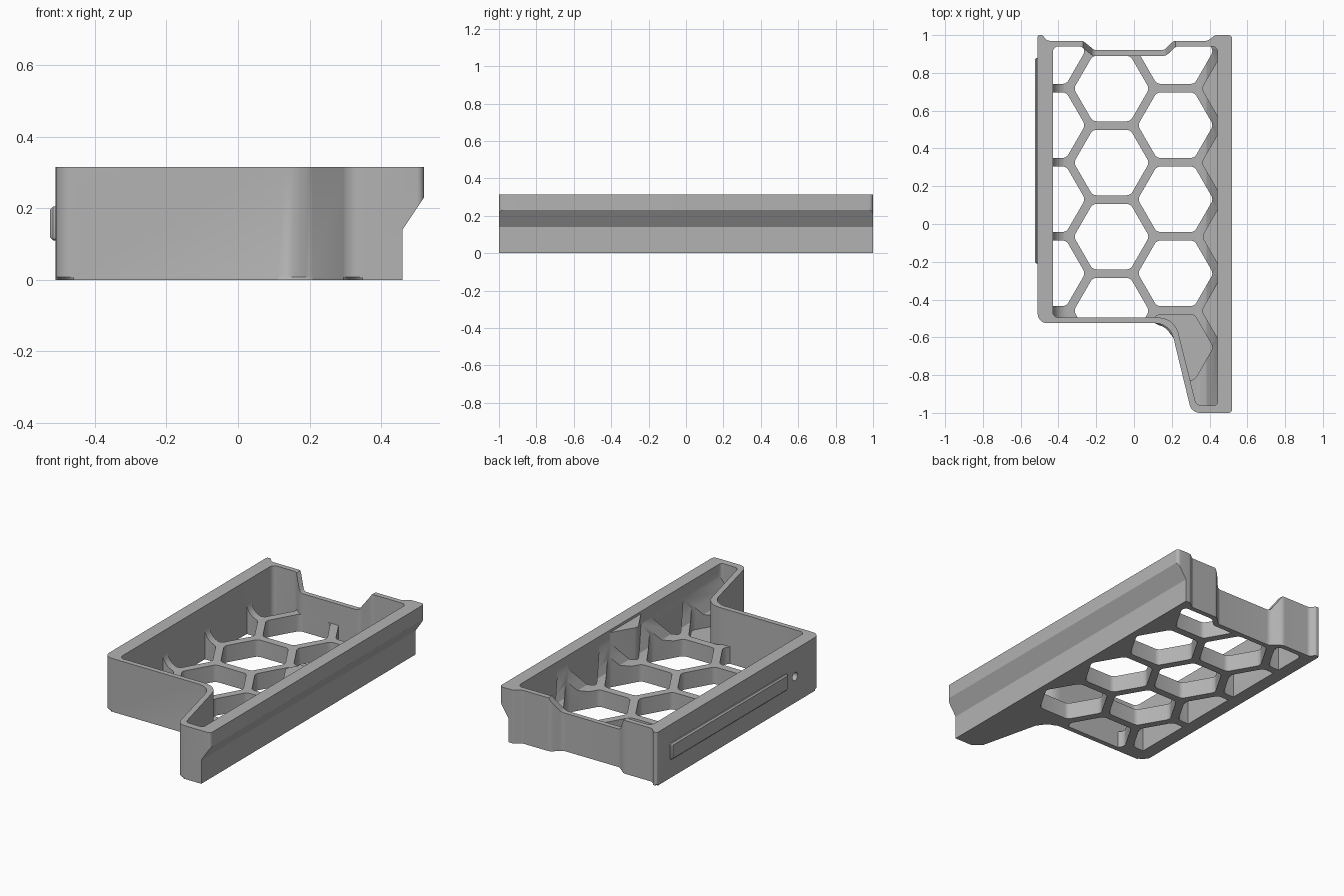
import bpy, bmesh, math
from mathutils import Vector

if "Cube" in bpy.data.objects:
    bpy.data.objects.remove(bpy.data.objects["Cube"])

grey = bpy.data.materials.new("plain grey")
grey.use_nodes = True
colour = (0.45, 0.45, 0.45, 1)
grey.diffuse_color = colour
grey.node_tree.nodes["Principled BSDF"].inputs["Base Color"].default_value = colour


def rounded(corners, steps=6):
    """Outline from (x, y, radius) corners, each softened by an arc."""
    out = []
    for i, (x, y, r) in enumerate(corners):
        p = Vector((x, y))
        a = (Vector(corners[i - 1][:2]) - p)
        b = (Vector(corners[(i + 1) % len(corners)][:2]) - p)
        if r == 0:
            out.append(p)
            continue
        half = a.angle(b) / 2
        reach = min(r / math.tan(half), a.length * 0.49, b.length * 0.49)
        r = reach * math.tan(half)
        a.normalize()
        b.normalize()
        centre = p + (a + b).normalized() * (r / math.sin(half))
        start, end = p + a * reach - centre, p + b * reach - centre
        turn = -start.angle_signed(end)
        for k in range(steps + 1):
            t = turn * k / steps
            c, s = math.cos(t), math.sin(t)
            out.append(centre + Vector((start.x * c - start.y * s, start.x * s + start.y * c)))
    return out


def prism(name, outlines, lo, hi, axis="z", chamfer=0):
    """Extrude outlines: along z from (x, y), along y from (x, z), along x from (y, z)."""
    place = {"z": lambda p, h: (p[0], p[1], h), "y": lambda p, h: (p[0], h, p[1]),
             "x": lambda p, h: (h, p[0], p[1])}[axis]
    bm = bmesh.new()
    for outline in outlines:
        low = [bm.verts.new(place(p, lo)) for p in outline]
        high = [bm.verts.new(place(p, hi)) for p in outline]
        base = bm.faces.new(low)
        bm.faces.new(high[::-1])
        for i in range(len(low)):
            bm.faces.new((low[i - 1], high[i - 1], high[i], low[i]))
        if chamfer:
            bmesh.ops.bevel(bm, geom=list(base.edges), offset=chamfer, segments=1,
                            affect="EDGES", clamp_overlap=True)
    bmesh.ops.recalc_face_normals(bm, faces=bm.faces[:])
    mesh = bpy.data.meshes.new(name)
    bm.to_mesh(mesh)
    bm.free()
    mesh.materials.append(grey)
    ob = bpy.data.objects.new(name, mesh)
    bpy.context.collection.objects.link(ob)
    return ob


def combine(target, tool, operation="DIFFERENCE"):
    mod = target.modifiers.new("combine", "BOOLEAN")
    mod.operation, mod.solver, mod.object = operation, "EXACT", tool
    bpy.context.view_layer.objects.active = target
    bpy.ops.object.modifier_apply(modifier=mod.name)
    bpy.data.objects.remove(tool)


# Outer and inner wall outlines
outer = rounded([
    (-0.51, -0.525, 0.05), (0.19, -0.525, 0.1), (0.305, -1.0, 0.055), (0.52, -1.0, 0.02),
    (0.52, 1.0, 0.02), (0.43, 1.0, 0.02), (0.39, 0.97, 0.03), (0.21, 0.97, 0.04),
    (0.16, 0.92, 0.04), (-0.21, 0.92, 0.04), (-0.27, 0.97, 0.04), (-0.46, 0.97, 0.03),
    (-0.485, 1.0, 0.01), (-0.51, 1.0, 0.01)])
inner = rounded([
    (-0.43, -0.495, 0.03), (0.215, -0.495, 0.11), (0.33, -0.96, 0.03), (0.443, -0.96, 0.02),
    (0.443, 0.94, 0.03), (0.22, 0.94, 0.04), (0.17, 0.89, 0.04), (-0.22, 0.89, 0.04),
    (-0.28, 0.94, 0.04), (-0.43, 0.94, 0.03)])

# Tray body, undercut along the flange, hollowed, lowered in the middle of the back
tray = prism("tray", [outer], 0, 0.315, chamfer=0.008)
combine(tray, prism("undercut", [[(0.46, -0.1), (0.46, 0.14), (0.52, 0.23), (0.6, 0.23),
                                  (0.6, -0.1)]], -1.1, 1.1, "y"))
combine(tray, prism("cavity", [inner], 0.1, 0.4))
combine(tray, prism("back_dip", [rounded([(-0.28, 0.4, 0), (-0.27, 0.315, 0.02),
        (-0.215, 0.225, 0.03), (0.165, 0.225, 0.03), (0.22, 0.315, 0.02), (0.23, 0.4, 0)])],
        0.8, 1.1, "y"))

# Fillets between floor and side walls
cove = [(-0.35 - 0.08 * math.sin(t), 0.18 - 0.08 * math.cos(t))
        for t in (math.pi / 2 * k / 6 for k in range(7))]
combine(tray, prism("left_fillet", [cove + [(-0.47, 0.18), (-0.47, 0.05), (-0.35, 0.05)]],
                    -0.51, 0.955, "y"), "UNION")
combine(tray, prism("right_fillet", [[(0.35, 0.05), (0.35, 0.1), (0.385, 0.12), (0.405, 0.16),
        (0.443, 0.24), (0.452, 0.24), (0.452, 0.05)]], -0.975, 0.955, "y"), "UNION")


# Honeycomb openings, and blind pockets beside the flange and in the arm
def hexagon(column, y):
    x = -0.458 + 0.339 * column
    return rounded([(x + 0.2 * math.cos(k * math.pi / 3), y + 0.2 * math.sin(k * math.pi / 3), 0.035)
                    for k in range(6)], 4)


pitch = 0.392
aligned = [0.915 - pitch * k for k in range(4)]
shifted = [0.717 - pitch * k for k in range(4)]
openings = ([hexagon(c, y) for c in (0, 2) for y in aligned] + [hexagon(1, y) for y in shifted])
pockets = [hexagon(3, y) for y in shifted] + [hexagon(2, 0.915 - pitch * 4)]
for name, cells, base in (("openings", openings, -0.1), ("pockets", pockets, 0.04)):
    cutter = prism(name, cells, base, 0.3)
    combine(cutter, prism("limit", [inner], -0.2, 0.5), "INTERSECT")
    combine(tray, cutter)

# Round hole through the left-hand wall
ring = [(-0.29 + 0.024 * math.cos(k * math.pi / 12), 0.155 + 0.024 * math.sin(k * math.pi / 12))
        for k in range(24)]
combine(tray, prism("pin_hole", [ring], -0.6, -0.4, "x"))

# Raised rail on the outside wall
rail = prism("side_rail", [rounded([(-0.21, 0.11, 0.01), (0.88, 0.11, 0.01),
             (0.88, 0.205, 0.01), (-0.21, 0.205, 0.01)], 3)], -0.525, -0.505, "x", chamfer=0.008)

for ob in (tray, rail):
    bpy.ops.object.select_all(action="DESELECT")
    ob.select_set(True)
    bpy.context.view_layer.objects.active = ob
    bpy.ops.object.shade_smooth_by_angle(angle=math.radians(30))
